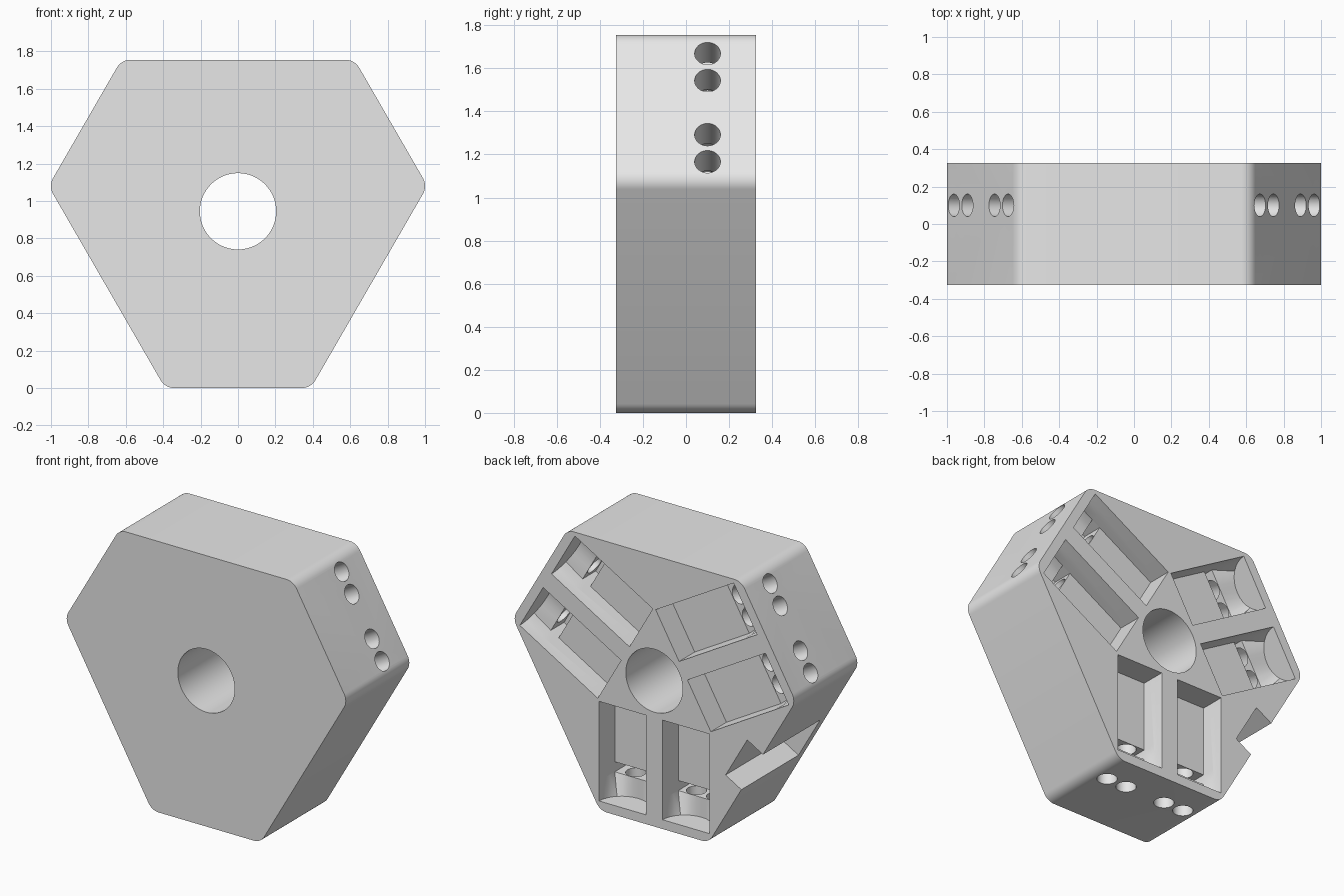
import bpy, bmesh
from math import radians, sin, cos, pi

if "Cube" in bpy.data.objects:
    bpy.data.objects.remove(bpy.data.objects["Cube"], do_unlink=True)

HUB_Z = 0.945        # height of the centre bore
HALF = 0.325         # half thickness of the body
SHORT, LONG = 0.945, 0.81   # distances of the short and long sides from the bore
ROUND = 0.085        # corner radius

grey = bpy.data.materials.new("light grey")
grey.use_nodes = True
grey.diffuse_color = (0.8, 0.8, 0.8, 1)
grey.node_tree.nodes["Principled BSDF"].inputs["Base Color"].default_value = (0.8, 0.8, 0.8, 1)


def loft(name, rings):
    """Closed solid through rings of equal point count."""
    bm = bmesh.new()
    loops = [[bm.verts.new(p) for p in ring] for ring in rings]
    n = len(loops[0])
    for a, b in zip(loops, loops[1:]):
        for i in range(n):
            j = (i + 1) % n
            bm.faces.new((a[i], a[j], b[j], b[i]))
    bm.faces.new(loops[0])
    bm.faces.new(loops[-1])
    bmesh.ops.recalc_face_normals(bm, faces=bm.faces)
    mesh = bpy.data.meshes.new(name)
    bm.to_mesh(mesh)
    bm.free()
    mesh.materials.append(grey)
    obj = bpy.data.objects.new(name, mesh)
    bpy.context.collection.objects.link(obj)
    return obj


def place(angle, r, t, y):
    """Point at distance r along a side's direction and t across it."""
    c, s = cos(radians(angle)), sin(radians(angle))
    return (r * c - t * s, y, HUB_Z + r * s + t * c)


def circle(radius, n):
    return [(radius * cos(2 * pi * i / n), radius * sin(2 * pi * i / n)) for i in range(n)]


def box(name, angle, r0, r1, t0, t1, y0, y1):
    return loft(name, [[place(angle, r, t, y) for t, y in
                        ((t0, y0), (t1, y0), (t1, y1), (t0, y1))] for r in (r0, r1)])


# Six-sided body with alternating side lengths and rounded corners
outline = []
for i in range(6):
    a1, a2 = radians(30 + 60 * i), radians(90 + 60 * i)
    e1, e2 = (SHORT, LONG) if i % 2 == 0 else (LONG, SHORT)
    e1, e2 = e1 - ROUND, e2 - ROUND
    det = sin(a2 - a1)
    cx = (e1 * sin(a2) - e2 * sin(a1)) / det
    cz = (e2 * cos(a1) - e1 * cos(a2)) / det
    for k in range(9):
        a = a1 + (a2 - a1) * k / 8
        outline.append((cx + ROUND * cos(a), HUB_Z + cz + ROUND * sin(a)))
body = loft("hexagonal_body", [[(x, y, z) for x, z in outline] for y in (-HALF, HALF)])

# Centre bore and the open notch in one long side
cutters = [
    loft("bore_cutter", [[(x, y, HUB_Z + z) for x, z in circle(0.204, 64)] for y in (-0.5, 0.5)]),
    box("notch_cutter", 210, 0.68, 1.0, -0.155, 0.155, -0.26, 0.5),
]

# Pocket section: rectangle near the hub, half round at the outer end
HW, DEPTH = 0.1675, 0.16


def pocket_ring(angle, r, mid, square):
    pts = [(HW, 0.1)]
    for i in range(17):
        c, s = cos(pi * i / 16), sin(pi * i / 16)
        k = 1 / max(abs(c), s) if square else 1
        pts.append((HW * c * k, -DEPTH * s * k))
    pts.append((-HW, 0.1))
    return [place(angle, r, mid + t, HALF + y) for t, y in pts]


# Two pockets with cross slot and paired pin holes on each short side
for angle in (30, 150, 270):
    for side in (-1, 1):
        mid = side * 0.2275
        cutters.append(loft("pocket_cutter", [
            pocket_ring(angle, 0.24, mid, True),
            pocket_ring(angle, 0.757, mid, True),
            pocket_ring(angle, 0.885, mid, False)]))
        cutters.append(box("slot_cutter", angle, 0.692, 0.757, mid - HW, mid + HW, 0.03, 0.25))
        for t in (0.145, 0.29):
            cutters.append(loft("pin_hole_cutter", [
                [place(angle, r, side * t + u, 0.1 + v) for u, v in circle(0.06, 32)]
                for r in (0.5, 1.05)]))

# Cut everything out of the body, then drop the cutters
for cutter in cutters:
    cutter.hide_render = True
    mod = body.modifiers.new(cutter.name, "BOOLEAN")
    mod.operation = "DIFFERENCE"
    mod.solver = "EXACT"
    mod.object = cutter
bpy.context.view_layer.update()
graph = bpy.context.evaluated_depsgraph_get()
cut_mesh = bpy.data.meshes.new_from_object(body.evaluated_get(graph))
body.modifiers.clear()
body.data = cut_mesh
for cutter in cutters:
    bpy.data.objects.remove(cutter, do_unlink=True)

# Smooth the rounded corners and bores, keep the edges sharp
bpy.ops.object.select_all(action="DESELECT")
body.select_set(True)
bpy.context.view_layer.objects.active = body
bpy.ops.object.shade_smooth_by_angle(angle=radians(30))
